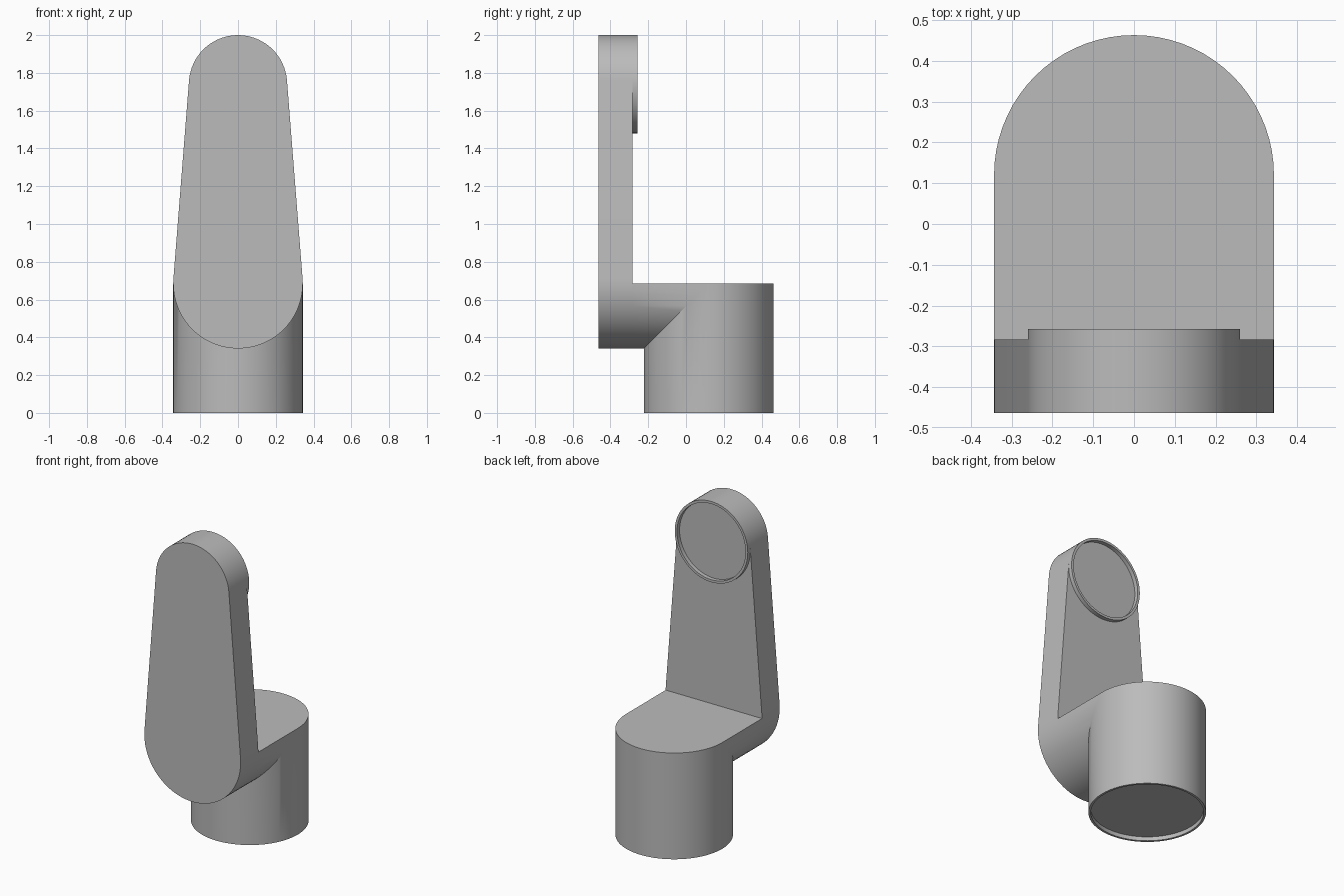
import bpy, bmesh, math
from mathutils import Matrix

cube = bpy.data.objects.get("Cube")
if cube:
    bpy.data.objects.remove(cube)

SEG = 72                      # sides of a full circle
R_LOW, R_TOP = 0.343, 0.26    # radii of the lower and upper joints
Z_LOW, Z_TOP = 0.684, 1.74    # heights of the joint axes
FRONT, BACK = -0.463, -0.283  # arm plate thickness in y
COL_Y, LIP = 0.12, 0.026      # column axis and rim height

grey = bpy.data.materials.new("light grey")
grey.use_nodes = True
grey.diffuse_color = (0.5, 0.5, 0.5, 1)
grey.node_tree.nodes["Principled BSDF"].inputs["Base Color"].default_value = (0.5, 0.5, 0.5, 1)


def finish(name, bm):
    bmesh.ops.remove_doubles(bm, verts=bm.verts, dist=1e-5)
    bmesh.ops.recalc_face_normals(bm, faces=bm.faces)
    mesh = bpy.data.meshes.new(name)
    bm.to_mesh(mesh)
    bm.free()
    mesh.materials.append(grey)
    ob = bpy.data.objects.new(name, mesh)
    bpy.context.collection.objects.link(ob)
    bpy.ops.object.select_all(action='DESELECT')
    ob.select_set(True)
    bpy.context.view_layer.objects.active = ob
    bpy.ops.object.shade_smooth_by_angle(angle=math.radians(30))
    return ob


def bridge(bm, a, b, closed=False):
    n = len(a)
    for i in range(n if closed else n - 1):
        j = (i + 1) % n
        bm.faces.new((a[i], a[j], b[j], b[i]))


def row(bm, points):
    return [bm.verts.new(p) for p in points]


# Arm plate: two arcs joined by their common tangents, extruded in y
def arm_plate():
    tilt = math.asin((R_LOW - R_TOP) / (Z_TOP - Z_LOW))
    step = 2 * math.pi / SEG

    def arc(z, r, start, end):
        inner = [k * step for k in range(2 * SEG) if start + 0.01 < k * step < end - 0.01]
        return [(r * math.cos(a), z + r * math.sin(a)) for a in [start] + inner + [end]]

    outline = arc(Z_TOP, R_TOP, tilt, math.pi - tilt)
    outline += arc(Z_LOW, R_LOW, math.pi - tilt, 2 * math.pi + tilt)
    bm = bmesh.new()
    a = row(bm, [(x, FRONT, z) for x, z in outline])
    b = row(bm, [(x, BACK, z) for x, z in outline])
    bridge(bm, a, b, True)
    bm.faces.new(a)
    bm.faces.new(b)
    finish("arm_plate", bm)


# Elbow body: half round neck swept through a mitre into the round column
def elbow_body():
    angles = [math.pi * k / (SEG // 2) for k in range(SEG // 2 + 1)]
    half = [(R_LOW * math.cos(a), R_LOW * math.sin(a)) for a in angles]
    bm = bmesh.new()
    neck = row(bm, [(x, BACK, Z_LOW - s) for x, s in half])
    mitre = row(bm, [(x, COL_Y - s, Z_LOW - s) for x, s in half])
    foot = row(bm, [(x, COL_Y - s, LIP) for x, s in half])
    back_foot = row(bm, [(x, COL_Y + s, LIP) for x, s in half])
    back_top = row(bm, [(x, COL_Y + s, Z_LOW) for x, s in half])
    bridge(bm, neck, mitre)
    bridge(bm, mitre, foot)
    bridge(bm, back_foot, back_top)
    bm.faces.new(neck)
    bm.faces.new(foot + back_foot[::-1])
    bm.faces.new(back_top + [neck[-1], neck[0]])
    finish("elbow_body", bm)


# Raised rim around a joint face, built along +z and then placed
def rim(name, r_out, r_in, matrix):
    bm = bmesh.new()
    rings = []
    for r, z in ((r_out, 0), (r_out, LIP), (r_in, LIP), (r_in, 0)):
        rings.append(row(bm, [(r * math.cos(2 * math.pi * k / SEG),
                               r * math.sin(2 * math.pi * k / SEG), z) for k in range(SEG)]))
    for a, b in zip(rings, rings[1:]):
        bridge(bm, a, b, True)
    bm.transform(matrix)
    # The open inner end rests on the joint face
    finish(name, bm)


arm_plate()
elbow_body()
rim("top_joint_rim", R_TOP, R_TOP - 0.016,
    Matrix.Translation((0, BACK, Z_TOP)) @ Matrix.Rotation(-math.pi / 2, 4, 'X'))
rim("base_rim", R_LOW, R_LOW - 0.014,
    Matrix.Translation((0, COL_Y, LIP)) @ Matrix.Rotation(math.pi, 4, 'X'))
